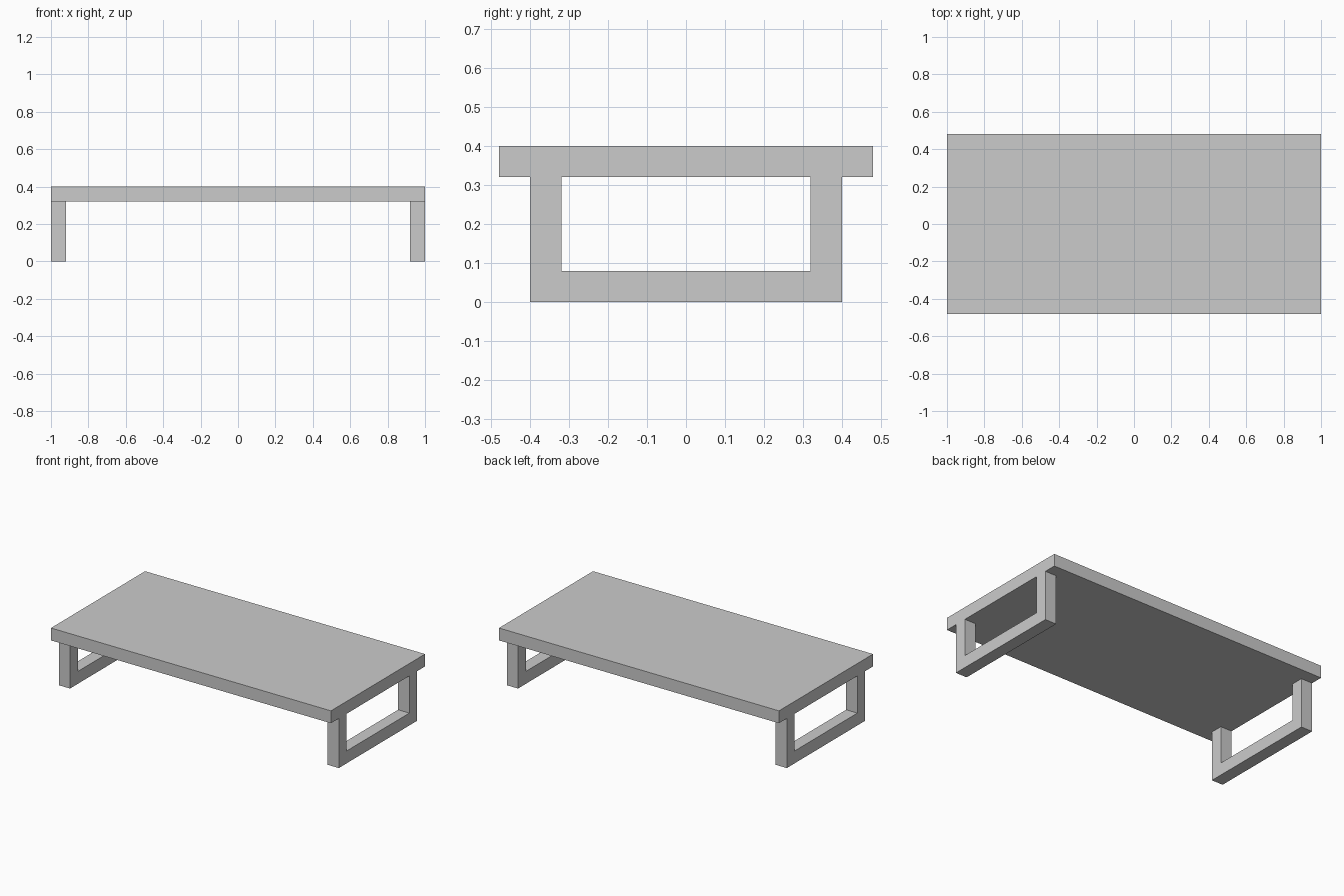
import bpy
import bmesh

if "Cube" in bpy.data.objects:
    bpy.data.objects.remove(bpy.data.objects["Cube"])

LENGTH, DEPTH, HEIGHT = 2.0, 0.96, 0.40
T = 0.08            # thickness of top and legs
LEG_Y = 0.40        # outer half-width of the leg frames
UNDER = HEIGHT - T  # underside of the top


def extrude_profile(name, points, x0, x1):
    """Extrude a closed (y, z) outline along x."""
    bm = bmesh.new()
    face = bm.faces.new([bm.verts.new((x0, y, z)) for y, z in points])
    result = bmesh.ops.extrude_face_region(bm, geom=[face])
    moved = [v for v in result["geom"] if isinstance(v, bmesh.types.BMVert)]
    bmesh.ops.translate(bm, verts=moved, vec=(x1 - x0, 0, 0))
    bmesh.ops.recalc_face_normals(bm, faces=bm.faces)
    mesh = bpy.data.meshes.new(name)
    bm.to_mesh(mesh)
    bm.free()
    obj = bpy.data.objects.new(name, mesh)
    bpy.context.collection.objects.link(obj)
    return obj


# Table top slab
d = DEPTH / 2
extrude_profile("table_top", [(-d, UNDER), (d, UNDER), (d, HEIGHT), (-d, HEIGHT)],
                -LENGTH / 2, LENGTH / 2)

# U-shaped leg frames, flush with each end of the top
a, b = LEG_Y, LEG_Y - T
u_shape = [(-a, 0), (a, 0), (a, UNDER), (b, UNDER),
           (b, T), (-b, T), (-b, UNDER), (-a, UNDER)]
legs = extrude_profile("leg_frames", u_shape, LENGTH / 2 - T, LENGTH / 2)
mirror = legs.modifiers.new("mirror_ends", 'MIRROR')
mirror.use_axis = (True, False, False)
